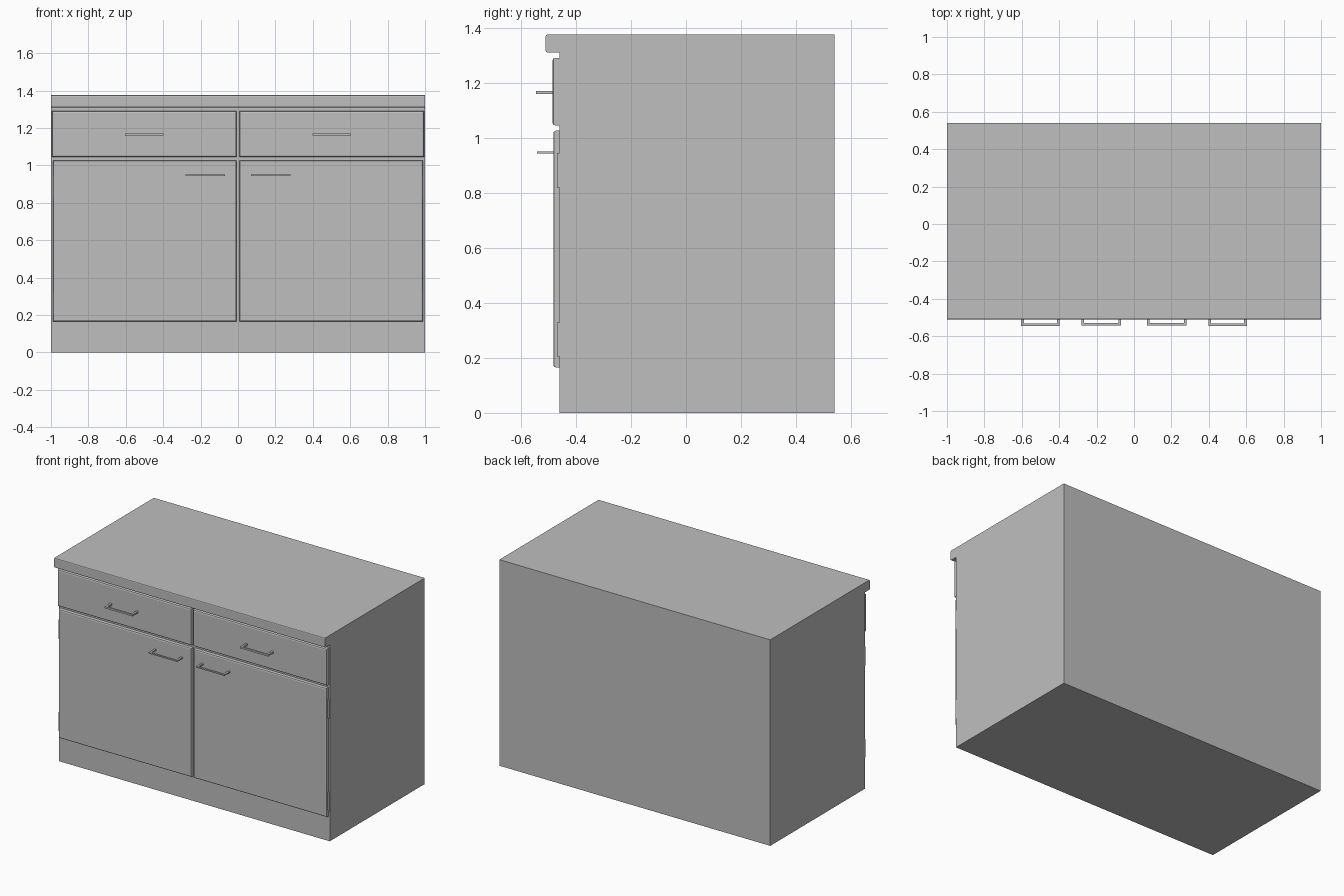
import bpy
import bmesh
from mathutils import Vector

if "Cube" in bpy.data.objects:
    bpy.data.objects.remove(bpy.data.objects["Cube"], do_unlink=True)

grey = bpy.data.materials.new("light grey")
grey.use_nodes = True
colour = (0.52, 0.52, 0.52, 1)
grey.diffuse_color = colour
grey.node_tree.nodes["Principled BSDF"].inputs["Base Color"].default_value = colour


def add_box(bm, lo, hi):
    """Add a box between two corners and return its vertices."""
    lo, hi = Vector(lo), Vector(hi)
    verts = bmesh.ops.create_cube(bm, size=1)["verts"]
    for v in verts:
        v.co = Vector((a + (b - a) * (c + 0.5) for a, b, c in zip(lo, hi, v.co)))
    return verts


def finish(name, bm):
    bmesh.ops.recalc_face_normals(bm, faces=bm.faces)
    mesh = bpy.data.meshes.new(name)
    bm.to_mesh(mesh)
    bm.free()
    mesh.materials.append(grey)
    obj = bpy.data.objects.new(name, mesh)
    bpy.context.collection.objects.link(obj)
    return obj


def box(name, lo, hi, front_bevel=0, long_only=False):
    """Box whose front edges can be chamfered."""
    bm = bmesh.new()
    add_box(bm, lo, hi)
    if front_bevel:
        edges = [e for e in bm.edges
                 if all(abs(v.co.y - lo[1]) < 1e-5 for v in e.verts)
                 and (not long_only or abs(e.verts[0].co.x - e.verts[1].co.x) > 0.1)]
        bmesh.ops.bevel(bm, geom=edges, offset=front_bevel, segments=2,
                        profile=0.5, affect='EDGES')
    return finish(name, bm)


def handle(name, x0, x1, z, thick, front, back):
    """Flat bar pull with a post at each end."""
    bar, post = 0.012, 0.014
    bm = bmesh.new()
    lo, hi = z - thick / 2, z + thick / 2
    add_box(bm, (x0, front, lo), (x1, front + bar, hi))
    for x in (x0, x1 - post):
        add_box(bm, (x, front + bar, lo), (x + post, back, hi))
    return finish(name, bm)


# Carcass and worktop
box("cabinet_body", (-1, -0.46, 0), (1, 0.54, 1.31))
box("worktop", (-1, -0.51, 1.31), (1, 0.54, 1.375), 0.006, True)

# Drawers, doors, pulls and hinges on each side
for side, s in (("left", 1), ("right", -1)):
    def span(a, b):
        return sorted((s * a, s * b))

    x0, x1 = span(0.007, 0.995)
    box(side + "_drawer_front", (x0, -0.485, 1.045), (x1, -0.46, 1.29), 0.009)
    x0, x1 = span(0.007, 0.99)
    box(side + "_door", (x0, -0.482, 0.165), (x1, -0.46, 1.026), 0.009)

    x0, x1 = span(0.397, 0.603)
    handle(side + "_drawer_handle", x0, x1, 1.165, 0.011, -0.545, -0.484)
    x0, x1 = span(0.07, 0.28)
    handle(side + "_door_handle", x0, x1, 0.946, 0.008, -0.542, -0.481)

    x0, x1 = span(0.988, 0.999)
    for place, z0, z1 in (("lower", 0.205, 0.328), ("upper", 0.82, 0.945)):
        box(f"{side}_{place}_hinge", (x0, -0.468, z0), (x1, -0.459, z1))
